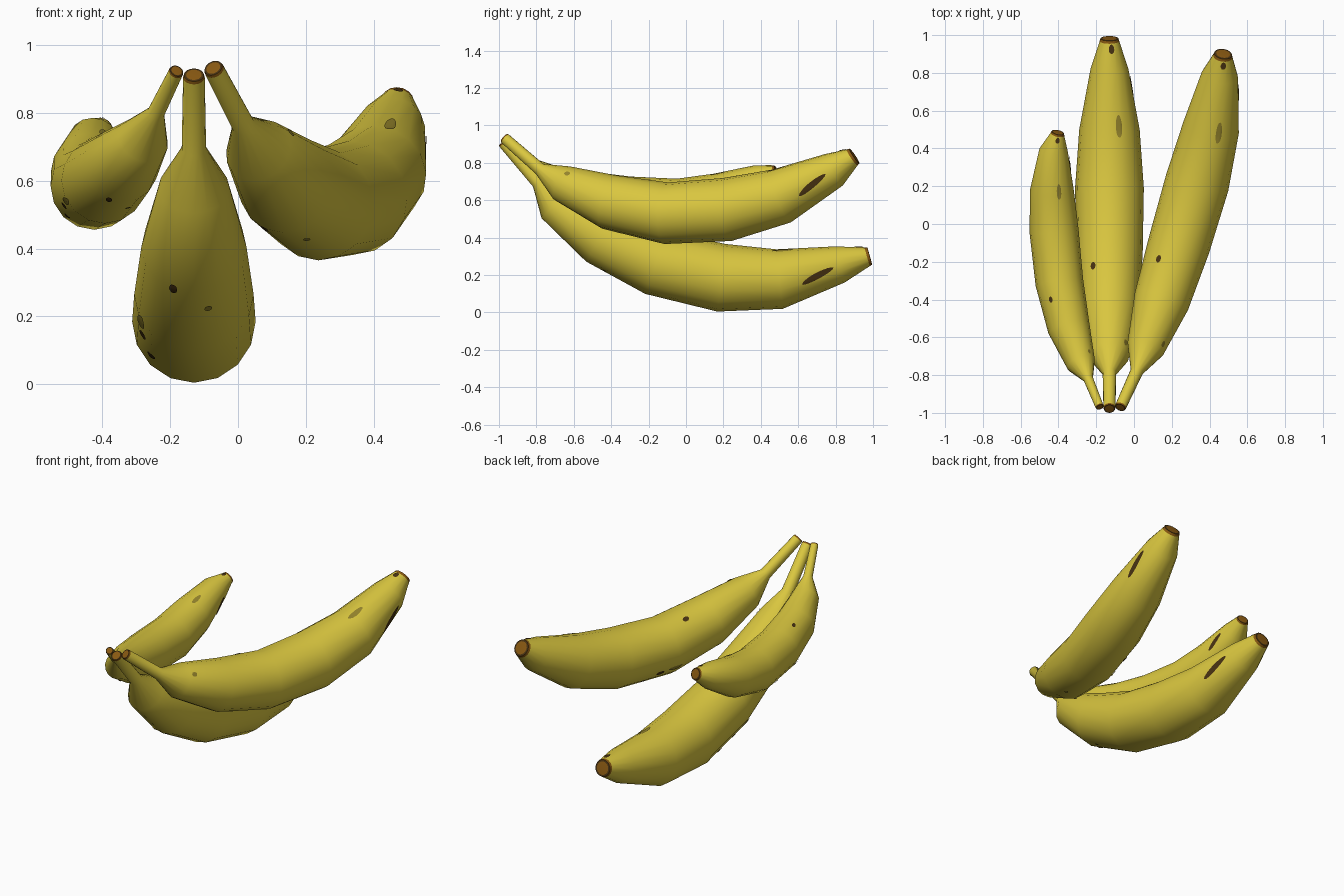
import bpy, bmesh, math
from mathutils import Vector

if "Cube" in bpy.data.objects:
    bpy.data.objects.remove(bpy.data.objects["Cube"])

SIDES = 16


def material(name, rgb):
    m = bpy.data.materials.new(name)
    m.diffuse_color = (*rgb, 1)
    m.use_nodes = True
    m.node_tree.nodes["Principled BSDF"].inputs["Base Color"].default_value = m.diffuse_color
    return m


MATS = [material("ripe_yellow", (0.70, 0.57, 0.05)),
        material("tip_brown", (0.25, 0.10, 0.006)),
        material("dark_bruise", (0.065, 0.032, 0.006)),
        material("olive_bruise", (0.30, 0.23, 0.025))]

# Spine of each banana from stem to blossom end: x, y, z, radius
BANANAS = {
    "middle_banana": [
        (-0.13, -0.972, 0.905, 0.032), (-0.13, -0.79, 0.695, 0.036),
        (-0.13, -0.70, 0.58, 0.105), (-0.13, -0.455, 0.405, 0.155),
        (-0.13, -0.16, 0.265, 0.176), (-0.13, 0.19, 0.185, 0.182),
        (-0.13, 0.50, 0.178, 0.16), (-0.13, 0.822, 0.256, 0.10),
        (-0.13, 0.968, 0.297, 0.052)],
    "right_banana": [
        (-0.07, -0.965, 0.927, 0.03), (0.015, -0.78, 0.765, 0.034),
        (0.06, -0.66, 0.69, 0.10), (0.145, -0.41, 0.59, 0.148),
        (0.24, -0.105, 0.53, 0.165), (0.335, 0.22, 0.55, 0.17),
        (0.408, 0.51, 0.622, 0.15), (0.455, 0.79, 0.762, 0.097),
        (0.47, 0.888, 0.828, 0.052)],
    "left_banana": [
        (-0.183, -0.965, 0.92, 0.022), (-0.242, -0.82, 0.80, 0.026),
        (-0.28, -0.74, 0.72, 0.077), (-0.345, -0.55, 0.645, 0.112),
        (-0.395, -0.31, 0.60, 0.127), (-0.423, -0.04, 0.585, 0.13),
        (-0.435, 0.18, 0.63, 0.116), (-0.425, 0.39, 0.715, 0.076),
        (-0.405, 0.475, 0.75, 0.037)],
}

# Bruises: position along spine, angle from top, half length, half width
# (for the middle banana), tilt in degrees, material
SPOTS = [
    (6.10, 19, 0.20, 0.017, 0, 3), (3.60, -31, 0.07, 0.015, 0, 2),
    (2.10, 50, 0.06, 0.014, 0, 3), (6.62, 104, 0.27, 0.018, -9, 2),
    (3.00, 203, 0.06, 0.013, 0, 2), (3.30, 165, 0.04, 0.011, 0, 3),
    (4.05, -118, 0.14, 0.018, 0, 3), (4.35, -122, 0.08, 0.016, 0, 2),
    (4.65, -136, 0.06, 0.015, 0, 2), (7.82, 10, 0.16, 0.014, 0, 2),
]


def frames(spine):
    """Centre, tangent, up, side and radius for each ring."""
    pts = [Vector(p[:3]) for p in spine]
    out = []
    for i, p in enumerate(pts):
        t = Vector()
        if i > 0:
            t += (p - pts[i - 1]).normalized()
        if i < len(pts) - 1:
            t += (pts[i + 1] - p).normalized()
        t.normalize()
        side = t.cross(Vector((0, 0, 1))).normalized()
        out.append((p, t, side.cross(t), side, spine[i][3]))
    return out


def on_ring(fr, k):
    p, t, up, side, r = fr
    a = math.tau * k / SIDES
    return p + (up * math.cos(a) + side * math.sin(a)) * r


def finish(name, bm):
    me = bpy.data.meshes.new(name)
    bm.to_mesh(me)
    bm.free()
    for m in MATS:
        me.materials.append(m)
    ob = bpy.data.objects.new(name, me)
    bpy.context.collection.objects.link(ob)
    bpy.ops.object.select_all(action='DESELECT')
    ob.select_set(True)
    bpy.context.view_layer.objects.active = ob
    bpy.ops.object.shade_smooth_by_angle(angle=math.radians(45))


def build_body(name, frs):
    bm = bmesh.new()

    def ring(fr):
        return [bm.verts.new(on_ring(fr, k)) for k in range(SIDES)]

    def bridge(a, b, mat):
        for k in range(SIDES):
            n = (k + 1) % SIDES
            bm.faces.new((a[k], a[n], b[n], b[k])).material_index = mat

    rings = [ring(f) for f in frs]
    for a, b in zip(rings, rings[1:]):
        bridge(a, b, 0)
    # dark rim and brown dried cap at both ends
    for fr, start, sign in ((frs[0], rings[0], -1), (frs[-1], rings[-1], 1)):
        p, t, up, side, r = fr
        rim = ring((p + t * sign * r * 0.28, t, up, side, r * 0.92))
        inner = ring((p + t * sign * r * 0.3, t, up, side, r * 0.72))
        bridge(start, rim, 1)
        bridge(rim, inner, 2)
        bm.faces.new(inner).material_index = 1
    bmesh.ops.recalc_face_normals(bm, faces=bm.faces)
    finish(name, bm)


def surface(frs, u, deg):
    """Point just above the faceted skin."""
    i = min(int(u), len(frs) - 2)
    f = u - i
    s = deg / 360 * SIDES
    k = math.floor(s)
    g = s - k
    a = on_ring(frs[i], k).lerp(on_ring(frs[i], k + 1), g)
    b = on_ring(frs[i + 1], k).lerp(on_ring(frs[i + 1], k + 1), g)
    p = a.lerp(b, f)
    out = p - frs[i][0].lerp(frs[i + 1][0], f)
    return p + out.normalized() * 0.004


def build_spots(name, frs):
    bm = bmesh.new()
    n = 14
    for u, deg, du, half, tilt, mat in SPOTS:
        i = min(int(u), 7)
        f = u - i
        mid_r = BANANAS["middle_banana"][i][3] * (1 - f) + BANANAS["middle_banana"][i + 1][3] * f
        dd = math.degrees(half / mid_r)
        loops = []
        for k in (0.34, 0.67, 1.0):
            loops.append([bm.verts.new(surface(
                frs, u + du * k * math.cos(math.tau * j / n),
                deg + dd * k * math.sin(math.tau * j / n)
                + tilt * k * math.cos(math.tau * j / n))) for j in range(n)])
        faces = [bm.faces.new(loops[0])]
        for a, b in zip(loops, loops[1:]):
            for j in range(n):
                m = (j + 1) % n
                faces.append(bm.faces.new((a[j], b[j], b[m], a[m])))
        bm.normal_update()
        i = min(int(u), 7)
        outward = loops[0][0].co - frs[i][0].lerp(frs[i + 1][0], u - i)
        if faces[0].normal.dot(outward) < 0:
            bmesh.ops.reverse_faces(bm, faces=faces)
        for fc in faces:
            fc.material_index = mat
    finish(name, bm)


for label, spine in BANANAS.items():
    fr = frames(spine)
    build_body(label, fr)
    build_spots(label + "_bruises", fr)
